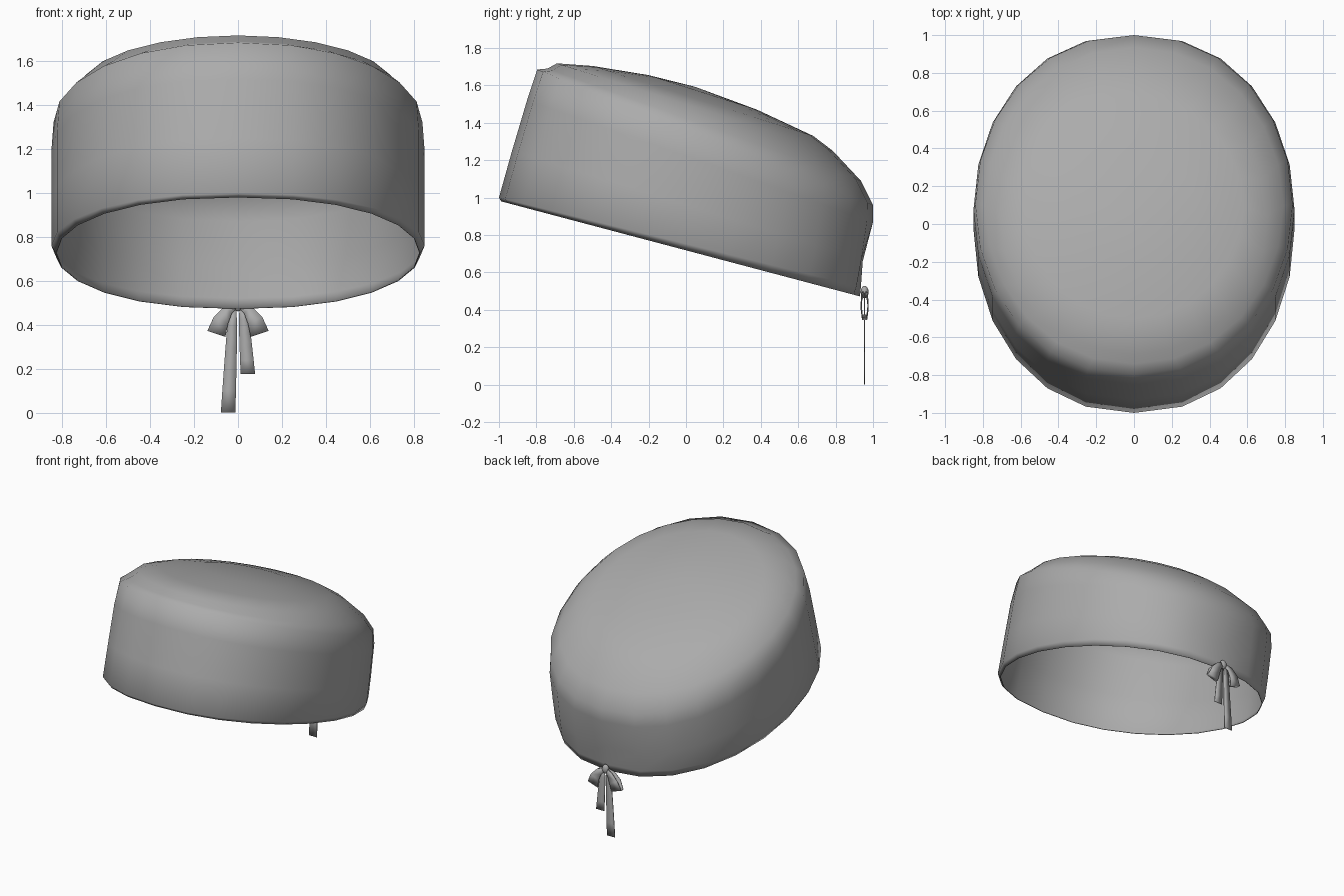
import bpy, bmesh, math
from mathutils import Vector

if "Cube" in bpy.data.objects:
    bpy.data.objects.remove(bpy.data.objects["Cube"])

SEG = 24
BOW_Y = 0.955

# Mid-grey cloth
cloth = bpy.data.materials.new("grey_cloth")
cloth.diffuse_color = (0.41, 0.41, 0.41, 1)
cloth.use_nodes = True
cloth.node_tree.nodes["Principled BSDF"].inputs["Base Color"].default_value = cloth.diffuse_color


def make_object(name, verts, faces, thickness, offset=-1.0):
    mesh = bpy.data.meshes.new(name)
    bm = bmesh.new()
    vs = [bm.verts.new(v) for v in verts]
    for f in faces:
        bm.faces.new([vs[i] for i in f])
    for f in bm.faces:
        f.smooth = True
    bm.to_mesh(mesh)
    bm.free()
    mesh.materials.append(cloth)
    obj = bpy.data.objects.new(name, mesh)
    bpy.context.collection.objects.link(obj)
    mod = obj.modifiers.new("thickness", 'SOLIDIFY')
    mod.thickness = thickness
    mod.offset = offset
    return obj


# Cap: tilted oval rings (front y, front z, back y, back z, half width, squareness)
rings = [
    (-0.988, 0.980, 0.93, 0.472, 0.83, 0.89),
    (-1.00, 1.00, 0.945, 0.52, 0.85, 0.89),
    (-0.93, 1.25, 0.97, 0.66, 0.85, 0.89),
    (-0.85, 1.52, 1.00, 0.87, 0.85, 0.89),
    (-0.795, 1.685, 1.00, 0.96, 0.84, 0.92),
    (-0.74, 1.69, 0.935, 1.09, 0.79, 0.96),
    (-0.69, 1.718, 0.785, 1.25, 0.71, 1.0),
    (-0.50, 1.704, 0.68, 1.33, 0.58, 1.0),
    (-0.20, 1.655, 0.38, 1.47, 0.33, 1.0),
]
verts, faces = [], []
for fy, fz, by, bz, w, e in rings:
    for i in range(SEG):
        a = 2 * math.pi * i / SEG
        s, c = math.sin(a), math.cos(a)
        t = (1 - c) / 2
        x = w * math.copysign(abs(s) ** e, s)
        verts.append((x, fy + (by - fy) * t, fz + (bz - fz) * t))
for r in range(len(rings) - 1):
    for i in range(SEG):
        j = (i + 1) % SEG
        faces.append((r * SEG + i, r * SEG + j, (r + 1) * SEG + j, (r + 1) * SEG + i))
top = (len(rings) - 1) * SEG
verts.append((0, 0.05, 1.592))
for i in range(SEG):
    faces.append((top + i, top + (i + 1) % SEG, len(verts) - 1))
# Gathered cloth just above the tie
back = SEG // 2
for r, d in ((1, 0.01), (2, 0.025)):
    x, y, z = verts[r * SEG + back]
    verts[r * SEG + back] = (x, y - d, z)
make_object("cap", verts, faces, 0.005)


def ribbon(name, path):
    """Flat strip along rows of (x, y, z, half width, side x, side z)."""
    vs = []
    for x, y, z, h, sx, sz in path:
        vs += [(x - sx * h, y, z - sz * h), (x + sx * h, y, z + sz * h)]
    fs = [(2 * i, 2 * i + 1, 2 * i + 3, 2 * i + 2) for i in range(len(path) - 1)]
    return make_object(name, vs, fs, 0.005, 0.0)


# Bow loops: front layer out, back layer home
centre = [(0.0, 0.495, 0.012, 0.004), (0.045, 0.468, 0.024, 0.015),
          (0.078, 0.42, 0.036, 0.019), (0.098, 0.36, 0.043, 0.012)]
for side, label in ((-1, "left"), (1, "right")):
    rows = []
    for k, (x, z, h, d) in enumerate(centre):
        a, b = centre[max(k - 1, 0)], centre[min(k + 1, 3)]
        dirn = Vector((b[0] - a[0], b[1] - a[1])).normalized()
        rows.append((side * x, d, z, h, -dirn.y * side, dirn.x))
    path = [(x, BOW_Y + d, z, h, sx, sz) for x, d, z, h, sx, sz in rows]
    path += [(x, BOW_Y - d, z, h, sx, sz) for x, d, z, h, sx, sz in reversed(rows)]
    ribbon("bow_loop_" + label, path)

# Hanging tails
for side, label, end in ((-1, "left", 0.0), (1, "right", 0.175)):
    path = []
    for k in range(6):
        t = k / 5
        x = 0.022 + 0.023 * t
        path.append((side * x, BOW_Y, 0.49 + (end - 0.49) * t,
                     0.014 + 0.019 * math.sqrt(t), 1, 0))
    ribbon("bow_tail_" + label, path)

# Knot
bpy.ops.mesh.primitive_uv_sphere_add(segments=16, ring_count=8, radius=1,
                                     location=(0, BOW_Y, 0.495))
knot = bpy.context.object
knot.name = "bow_knot"
knot.scale = (0.026, 0.021, 0.034)
knot.data.materials.append(cloth)
bpy.ops.object.shade_smooth()
